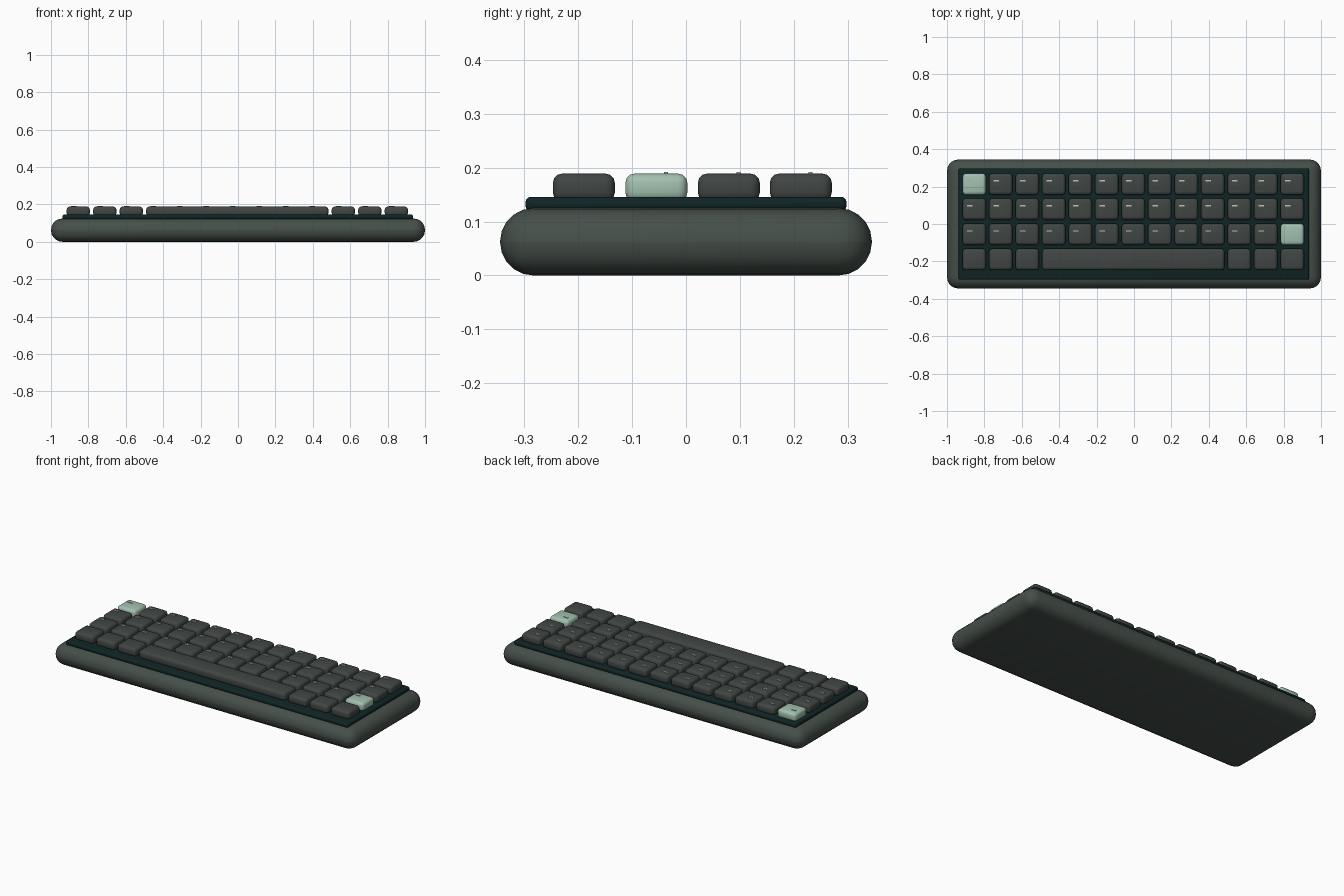
import bpy
import math

if "Cube" in bpy.data.objects:
    bpy.data.objects.remove(bpy.data.objects["Cube"])


def material(name, rgb):
    m = bpy.data.materials.new(name)
    m.diffuse_color = (*rgb, 1)
    m.use_nodes = True
    m.node_tree.nodes["Principled BSDF"].inputs["Base Color"].default_value = m.diffuse_color
    return m


CASE = material("case grey green", (0.060, 0.078, 0.067))
KEY = material("key grey", (0.052, 0.062, 0.057))
PLATE = material("plate dark teal", (0.005, 0.018, 0.019))
MINT = material("accent mint", (0.36, 0.53, 0.43))
LEGEND = material("legend pale", (0.50, 0.56, 0.49))


def rounded_box(name, center, size, mat, bevel=0.0, segments=3):
    """Box with all edges rounded and smooth shaded."""
    bpy.ops.mesh.primitive_cube_add(size=1, location=center)
    ob = bpy.context.object
    ob.name = name
    ob.scale = size
    bpy.ops.object.transform_apply(location=False, rotation=False, scale=True)
    ob.data.materials.append(mat)
    if bevel:
        mod = ob.modifiers.new("round", 'BEVEL')
        mod.width = bevel
        mod.segments = segments
        bpy.ops.object.modifier_apply(modifier="round")
        bpy.ops.object.shade_smooth_by_angle(angle=math.radians(40))
    return ob


# Case and switch plate
rounded_box("case", (0, 0, 0.0625), (2.0, 0.69, 0.125), CASE, 0.062, 5)
rounded_box("switch_plate", (-0.001, 0, 0.133), (1.874, 0.596, 0.026), PLATE, 0.01, 3)

# Key grid
PITCH_X, KEY_W, KEY_D = 0.1417, 0.124, 0.115
X0 = -0.854
ROWS = [0.213, 0.0795, -0.055, -0.1895]
Z_LOW, Z_TOP = 0.137, 0.189
ACCENTS = {(0, 0), (2, 12)}


def keycap(name, x, y, width, mat):
    rounded_box(name, (x, y, (Z_LOW + Z_TOP) / 2),
                (width, KEY_D, Z_TOP - Z_LOW), mat, 0.017, 3)


for r, y in enumerate(ROWS):
    for c in range(13):
        x = X0 + c * PITCH_X
        if r == 3 and 3 <= c <= 9:
            continue
        accent = (r, c) in ACCENTS
        keycap(f"key_{r}_{c}", x, y, KEY_W, MINT if accent else KEY)
        # Small dash legend, upper left on the top three rows
        if r < 3:
            rounded_box(f"legend_{r}_{c}", (x - 0.024, y + 0.018, 0.1895),
                        (0.028, 0.007, 0.005), MINT if accent else LEGEND)

# Space bar covers the middle seven columns of the front row
keycap("space_bar", X0 + 6 * PITCH_X, ROWS[3], 6 * PITCH_X + KEY_W, KEY)
